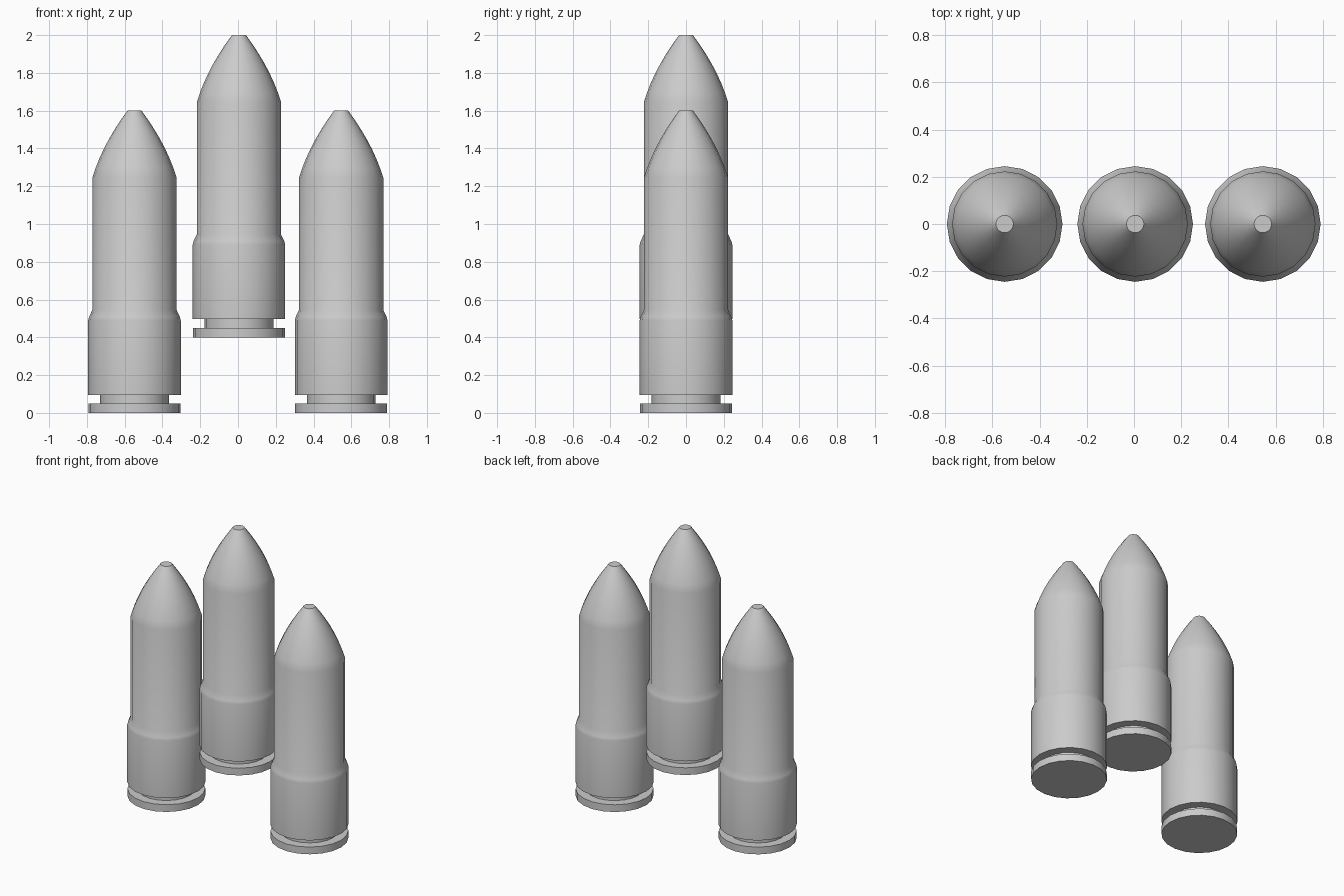
import bpy, bmesh, math

if "Cube" in bpy.data.objects:
    bpy.data.objects.remove(bpy.data.objects["Cube"])

SIDES = 20

# Half profile (radius, height): rim, groove, case body, shoulder, neck
profile = [(0.244, 0.0), (0.244, 0.05), (0.182, 0.05), (0.182, 0.096),
           (0.245, 0.096), (0.245, 0.49), (0.24, 0.51), (0.223, 0.545),
           (0.223, 1.245)]
# Curved nose up to the small flat tip
for i in range(1, 8):
    t = i / 7
    profile.append((0.223 - 0.106 * t - 0.08 * t * t, 1.245 + 0.355 * t))


def cartridge(name, x, z):
    """Revolve the profile into a closed solid."""
    bm = bmesh.new()
    rings = []
    for r, h in profile:
        rings.append([bm.verts.new((r * math.cos(a), r * math.sin(a), h))
                      for a in (math.tau * k / SIDES for k in range(SIDES))])
    for lo, hi in zip(rings, rings[1:]):
        for k in range(SIDES):
            n = (k + 1) % SIDES
            bm.faces.new((lo[k], lo[n], hi[n], hi[k]))
    bm.faces.new(rings[0][::-1])
    bm.faces.new(rings[-1])
    mesh = bpy.data.meshes.new(name)
    bm.to_mesh(mesh)
    bm.free()
    ob = bpy.data.objects.new(name, mesh)
    ob.location = (x, 0, z)
    bpy.context.collection.objects.link(ob)
    bpy.ops.object.select_all(action='DESELECT')
    ob.select_set(True)
    bpy.context.view_layer.objects.active = ob
    bpy.ops.object.shade_smooth_by_angle(angle=math.radians(35))


# Two standing cartridges with a raised one between them
cartridge("left_cartridge", -0.548, 0)
cartridge("middle_cartridge", 0.005, 0.4)
cartridge("right_cartridge", 0.546, 0)
